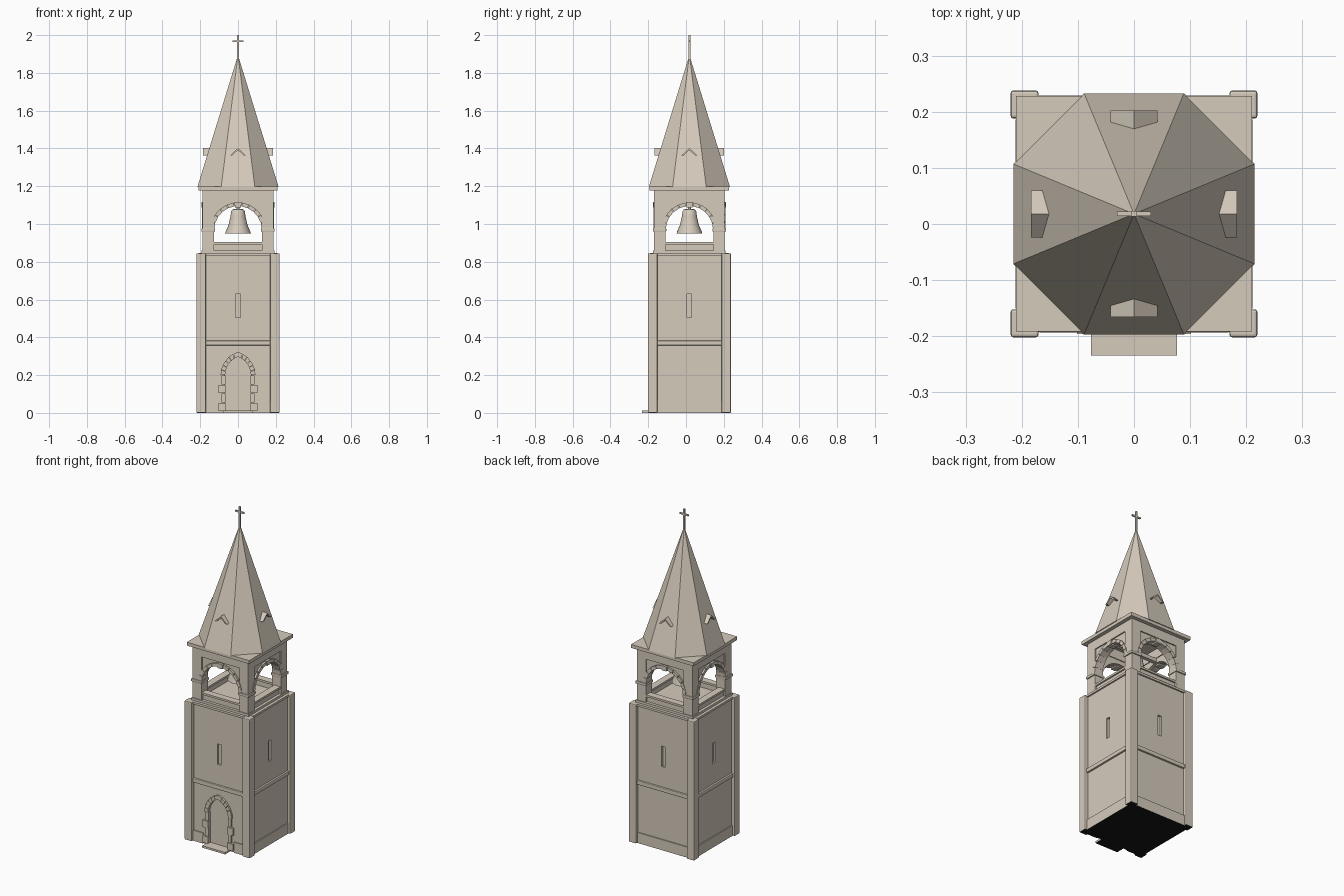
import bpy, bmesh, math
from mathutils import Matrix

if "Cube" in bpy.data.objects:
    bpy.data.objects.remove(bpy.data.objects["Cube"])

CY = 0.018  # tower axis in y


def material(name, rgb):
    m = bpy.data.materials.new(name)
    m.diffuse_color = (*rgb, 1)
    m.use_nodes = True
    m.node_tree.nodes["Principled BSDF"].inputs["Base Color"].default_value = m.diffuse_color
    return m


STONE = material("pale_stone", (0.67, 0.60, 0.505))
UNDER = material("dark_underside", (0.008, 0.008, 0.008))


def side(k):
    return Matrix.Translation((0, CY, 0)) @ Matrix.Rotation(k * math.pi / 2, 4, 'Z')


def prism(bm, pts, d0, d1, M):
    """Extrude an (x, z) outline between distances d0 and d1 out from the axis."""
    a = [bm.verts.new(M @ Matrix.Translation((x, -d0, z)).translation) for x, z in pts]
    b = [bm.verts.new(M @ Matrix.Translation((x, -d1, z)).translation) for x, z in pts]
    n = len(pts)
    bm.faces.new(a)
    bm.faces.new(b[::-1])
    for i in range(n):
        bm.faces.new((a[i], b[i], b[(i + 1) % n], a[(i + 1) % n]))


def box(bm, x0, x1, d0, d1, z0, z1, M=side(0)):
    prism(bm, [(x0, z0), (x1, z0), (x1, z1), (x0, z1)], d0, d1, M)


def lathe(bm, prof, n=24):
    rings = [[bm.verts.new((r * math.cos(2 * math.pi * i / n), CY + r * math.sin(2 * math.pi * i / n), z))
              for i in range(n)] for r, z in prof]
    for p, q in zip(rings, rings[1:]):
        for i in range(n):
            bm.faces.new((p[i], p[(i + 1) % n], q[(i + 1) % n], q[i]))
    bm.faces.new(rings[0])
    bm.faces.new(rings[-1])


def finish(bm, name, bevel=0):
    bmesh.ops.recalc_face_normals(bm, faces=bm.faces)
    for f in bm.faces:
        if f.calc_center_median().z < 0.001 and f.normal.z < -0.9:
            f.material_index = 1
    me = bpy.data.meshes.new(name)
    bm.to_mesh(me)
    bm.free()
    me.materials.append(STONE)
    me.materials.append(UNDER)
    ob = bpy.data.objects.new(name, me)
    bpy.context.collection.objects.link(ob)
    if bevel:
        m = ob.modifiers.new("bevel", 'BEVEL')
        m.width = bevel
        m.segments = 2
    return ob


def part(name, build, sides=range(4), bevel=0):
    """One object holding the same piece on each listed side."""
    bm = bmesh.new()
    for k in sides:
        build(bm, side(k))
    return finish(bm, name, bevel)


# pointed door outline: two arcs centred past the middle
SPRING, OFF, RAD = 0.2, 0.035, 0.103


def lancet(r, t, s):
    a = t * math.acos(OFF / r)
    return (s * (r * math.cos(a) - OFF), SPRING + r * math.sin(a))


door_outline = ([(-0.068, 0.012), (0.068, 0.012)] + [lancet(RAD, i / 8, 1) for i in range(9)]
                + [lancet(RAD, i / 8, -1) for i in range(7, -1, -1)])

# shaft with recessed slits and door
shaft = part("tower_shaft", lambda bm, M: box(bm, -0.2, 0.2, -0.2, 0.2, 0, 0.845, M), [0])
slits = part("slit_cutter", lambda bm, M: box(bm, -0.012, 0.012, 0.188, 0.23, 0.505, 0.63, M))
door = part("door_cutter", lambda bm, M: prism(bm, door_outline, 0.19, 0.23, M), [0])
for cutter in (slits, door):
    m = shaft.modifiers.new("cut", 'BOOLEAN')
    m.operation = 'DIFFERENCE'
    m.solver = 'EXACT'
    m.object = cutter
    cutter.hide_render = True
    cutter.hide_viewport = True

part("corner_pilasters", lambda bm, M: box(bm, 0.17, 0.22, 0.17, 0.22, 0, 0.845, M), bevel=0.005)
part("string_course", lambda bm, M: box(bm, -0.172, 0.172, 0.19, 0.211, 0.357, 0.382, M), bevel=0.004)
part("top_band", lambda bm, M: box(bm, -0.172, 0.172, 0.15, 0.209, 0.833, 0.846, M))
part("plinth", lambda bm, M: box(bm, -0.172, 0.172, 0.19, 0.206, 0, 0.064, M), [1, 2, 3])


def front_plinth(bm, M):
    box(bm, -0.172, -0.105, 0.19, 0.206, 0, 0.064, M)
    box(bm, 0.105, 0.172, 0.19, 0.206, 0, 0.064, M)


part("front_plinth", front_plinth, [0])
part("door_step", lambda bm, M: box(bm, -0.077, 0.077, 0.19, 0.252, 0, 0.012, M), [0])


# door surround: alternating jamb blocks and arch stones
def surround(bm, M):
    levels = [0.01, 0.054, 0.104, 0.149, 0.2]
    for s in (-1, 1):
        for i in range(4):
            w, d = ((0.102, 0.214), (0.088, 0.209))[i % 2]
            xs = sorted((s * 0.066, s * w))
            box(bm, *xs, 0.19, d, levels[i] + 0.001, levels[i + 1] - 0.001, M)
        n = 6
        for i in range(n):
            t0, t1 = (i + 0.04) / n, (i + 0.96) / n
            prism(bm, [lancet(RAD, t0, s), lancet(RAD + 0.024, t0, s),
                       lancet(RAD + 0.024, t1, s), lancet(RAD, t1, s)], 0.19, 0.211, M)


part("door_surround", surround, [0])

# belfry
part("belfry_floor", lambda bm, M: box(bm, -0.192, 0.192, -0.192, 0.192, 0.843, 0.86, M), [0])
part("belfry_posts", lambda bm, M: box(bm, 0.127, 0.187, 0.127, 0.187, 0.858, 1.18, M))
part("imposts", lambda bm, M: box(bm, 0.122, 0.194, 0.122, 0.194, 0.96, 0.976, M), bevel=0.003)
part("belfry_lintels", lambda bm, M: box(bm, -0.13, 0.13, 0.13, 0.187, 1.122, 1.18, M))

R, ZS = 0.127, 0.97


def arc(r, a):
    return (r * math.cos(a), ZS + r * math.sin(a))


arch = [arc(R, math.pi * (1 - i / 18)) for i in range(19)] + [(R, 1.13), (-R, 1.13)]
part("arch_walls", lambda bm, M: prism(bm, arch, 0.135, 0.18, M))


def voussoirs(bm, M):
    n = 11
    for i in range(n):
        key = i == n // 2
        a0, a1 = math.pi * (i + 0.04) / n, math.pi * (i + 0.96) / n
        ri, ro = (R - 0.008, R + 0.02) if key else (R - 0.002, R + 0.018)
        prism(bm, [arc(ri, a0), arc(ro, a0), arc(ro, a1), arc(ri, a1)],
              0.15, 0.194 if key else 0.19, M)


part("arch_stones", voussoirs)


def parapet(bm, M):
    box(bm, -0.128, 0.128, 0.15, 0.175, 0.858, 0.892, M)
    box(bm, -0.128, 0.128, 0.142, 0.184, 0.892, 0.904, M)


part("parapets", parapet)

# bell on its beam
bm = bmesh.new()
lathe(bm, [(0.008, 1.105), (0.008, 1.08), (0.028, 1.078), (0.036, 1.068), (0.04, 1.04), (0.05, 0.995),
           (0.066, 0.958), (0.068, 0.949), (0.06, 0.949), (0.044, 0.995), (0.03, 1.06)])
bell = finish(bm, "bell")
bpy.context.view_layer.objects.active = bell
bell.select_set(True)
bpy.ops.object.shade_smooth_by_angle(angle=math.radians(35))
part("bell_beam", lambda bm, M: box(bm, -0.15, 0.15, -0.012, 0.012, 1.1, 1.122, M), [0])

# eaves and eight-sided spire
part("eaves", lambda bm, M: box(bm, -0.21, 0.21, -0.21, 0.21, 1.178, 1.199, M), [0])
bm = bmesh.new()
bmesh.ops.create_cone(bm, cap_ends=True, segments=8, radius1=0.215 / math.cos(math.pi / 8), radius2=0, depth=0.698,
                      matrix=Matrix.Translation((0, CY, 1.545)) @ Matrix.Rotation(math.pi / 8, 4, 'Z'))
finish(bm, "spire")

# little gabled hoods on the spire
hood = [(-0.042, 1.363), (0, 1.402), (0.042, 1.363), (0.03, 1.363), (0, 1.391), (-0.03, 1.363)]
part("spire_hoods", lambda bm, M: prism(bm, hood, 0.14, 0.184, M))


# cross
def cross(bm, M):
    box(bm, -0.005, 0.005, -0.005, 0.005, 1.87, 2.0, M)
    box(bm, -0.03, 0.03, -0.004, 0.004, 1.963, 1.972, M)


part("cross", cross, [0])
